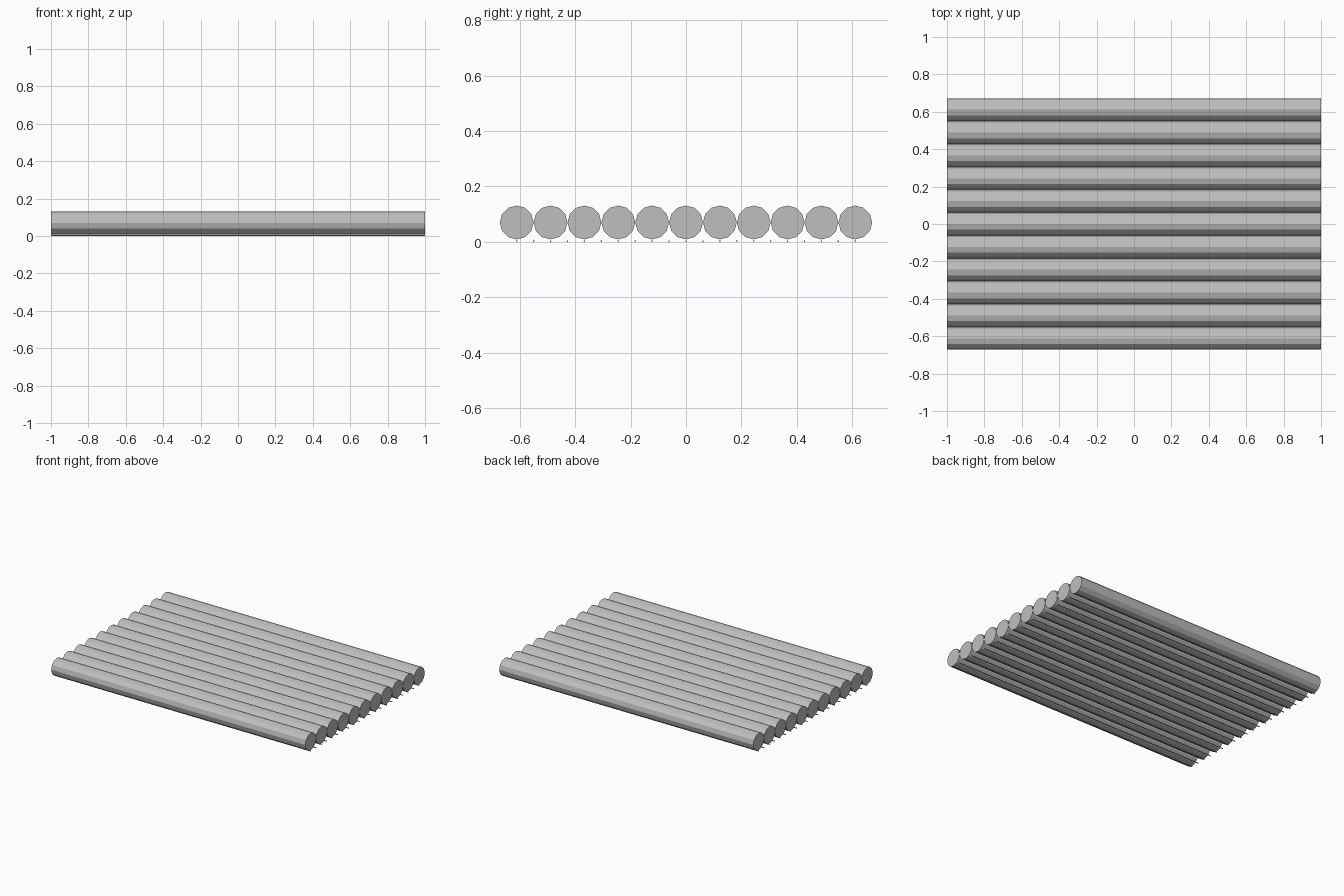
import bpy
from math import pi

cube = bpy.data.objects.get("Cube")
if cube:
    bpy.data.objects.remove(cube, do_unlink=True)

grey = bpy.data.materials.new("plain_grey")
grey.use_nodes = True
color = (0.52, 0.52, 0.52, 1)
grey.diffuse_color = color
grey.node_tree.nodes["Principled BSDF"].inputs["Base Color"].default_value = color

LENGTH = 2.0
LOG_RADIUS = 0.061
SPACING = 0.1222
LOGS = 11
STRAND_RADIUS = 0.003


def rod(name, radius, y, z, sides):
    """Flat-sided rod lying along x."""
    bpy.ops.mesh.primitive_cylinder_add(
        vertices=sides, radius=radius, depth=LENGTH,
        location=(0, y, z), rotation=(0, pi / 2, 0))
    obj = bpy.context.object
    obj.name = name
    obj.data.materials.append(grey)
    return obj


# Row of round logs
for i in range(LOGS):
    y = (i - (LOGS - 1) / 2) * SPACING
    rod(f"log_{i + 1}", LOG_RADIUS, y, 0.07, 12)

# Thin strands beneath, under each log and each joint
strands = 2 * LOGS - 1
for i in range(strands):
    y = (i - (strands - 1) / 2) * SPACING / 2
    rod(f"strand_{i + 1}", STRAND_RADIUS, y, STRAND_RADIUS, 6)
